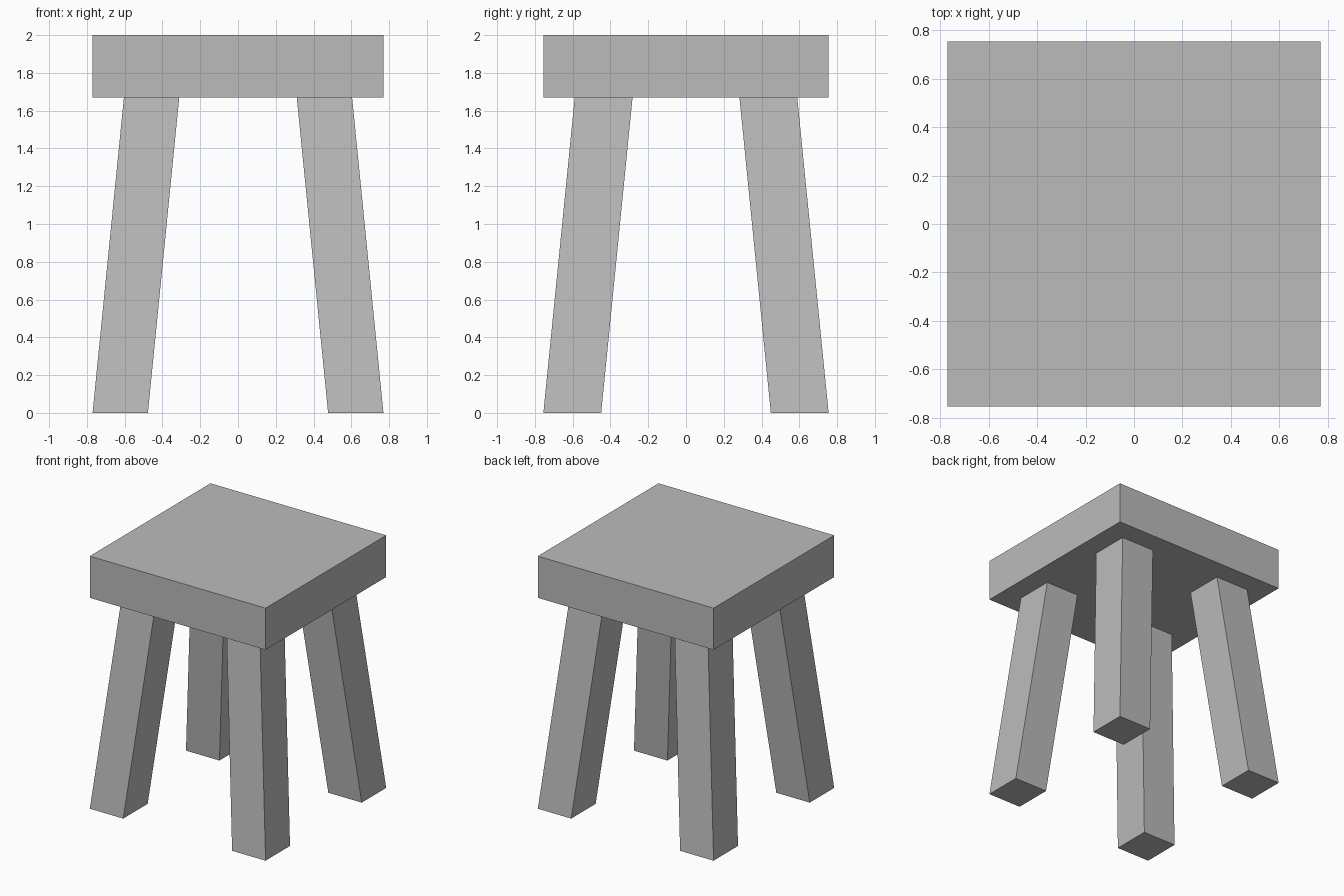
import bpy
import bmesh

cube = bpy.data.objects.get("Cube")
if cube:
    bpy.data.objects.remove(cube, do_unlink=True)

SEAT_X, SEAT_Y = 0.77, 0.755
SEAT_BOTTOM, SEAT_TOP = 1.67, 2.0
LEG_X, LEG_Y = 0.293, 0.306      # leg thickness
LEAN = 0.166                     # inward lean of each leg

grey = bpy.data.materials.new("plain_grey")
grey.use_nodes = True
grey.diffuse_color = (0.5, 0.5, 0.5, 1)
grey.node_tree.nodes["Principled BSDF"].inputs["Base Color"].default_value = (0.5, 0.5, 0.5, 1)


def make_box(name, low, high, lean=(0, 0)):
    """Box between two corners, its top face shifted sideways by lean."""
    bm = bmesh.new()
    bmesh.ops.create_cube(bm, size=1)
    for v in bm.verts:
        top = v.co.z > 0
        for i in range(3):
            v.co[i] = high[i] if v.co[i] > 0 else low[i]
        if top:
            v.co.x += lean[0]
            v.co.y += lean[1]
    mesh = bpy.data.meshes.new(name)
    bm.to_mesh(mesh)
    bm.free()
    mesh.materials.append(grey)
    obj = bpy.data.objects.new(name, mesh)
    bpy.context.collection.objects.link(obj)
    return obj


# Thick square seat
make_box("seat", (-SEAT_X, -SEAT_Y, SEAT_BOTTOM), (SEAT_X, SEAT_Y, SEAT_TOP))

# Four splayed legs, feet flush with the seat corners
for side, sx in (("left", 1), ("right", -1)):
    for end, sy in (("front", -1), ("back", 1)):
        xs = sorted((sx * SEAT_X, sx * (SEAT_X - LEG_X)))
        ys = sorted((sy * SEAT_Y, sy * (SEAT_Y - LEG_Y)))
        make_box(f"{end}_{side}_leg", (xs[0], ys[0], 0), (xs[1], ys[1], SEAT_BOTTOM),
                 (-sx * LEAN, -sy * LEAN))
